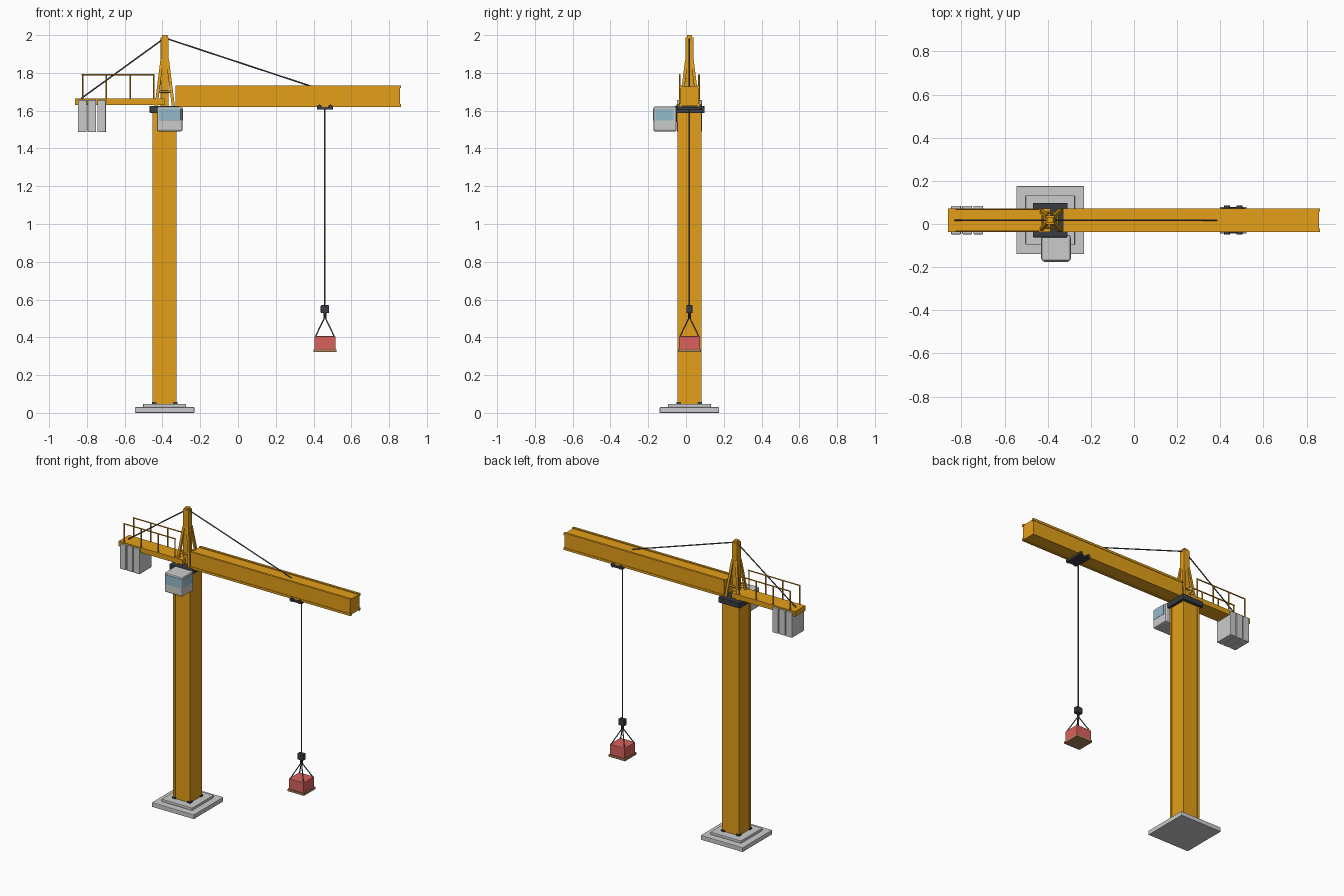
import bpy
from mathutils import Vector

if "Cube" in bpy.data.objects:
    bpy.data.objects.remove(bpy.data.objects["Cube"])

CX, CY = -0.388, 0.018   # mast axis
TX = 0.46                # trolley and load position


def mat(name, r, g, b):
    m = bpy.data.materials.new(name)
    m.diffuse_color = (r, g, b, 1)
    m.use_nodes = True
    m.node_tree.nodes["Principled BSDF"].inputs["Base Color"].default_value = m.diffuse_color
    return m


ORANGE = mat("orange_paint", 0.78, 0.35, 0.01)
DARK = mat("dark_steel", 0.04, 0.045, 0.055)
CABLE = mat("cable_steel", 0.12, 0.12, 0.12)
STONE = mat("concrete", 0.55, 0.57, 0.58)
WHITE = mat("cab_white", 0.75, 0.75, 0.72)
GLASS = mat("glass", 0.3, 0.5, 0.6)
RED = mat("red_load", 0.7, 0.12, 0.11)
WOOD = mat("wood", 0.4, 0.22, 0.1)


def box(name, x, y, z, m, bevel=0):
    """Box from (min, max) ranges; y is relative to the mast axis."""
    bpy.ops.mesh.primitive_cube_add(
        size=1, location=((x[0] + x[1]) / 2, CY + (y[0] + y[1]) / 2, (z[0] + z[1]) / 2))
    o = bpy.context.object
    o.name = name
    o.scale = (x[1] - x[0], y[1] - y[0], z[1] - z[0])
    bpy.ops.object.transform_apply(location=False, rotation=False, scale=True)
    o.data.materials.append(m)
    if bevel:
        b = o.modifiers.new("bevel", 'BEVEL')
        b.width = bevel
        b.segments = 2
    return o


def block(name, cx, h, z, m, bevel=0, hy=None):
    """Box centred on the crane axis with half width h."""
    hy = h if hy is None else hy
    return box(name, (cx - h, cx + h), (-hy, hy), z, m, bevel)


def rod(name, a, b, r, m, sides=8):
    """Bar between two points; y is relative to the mast axis."""
    a, b = Vector(a), Vector(b)
    d = b - a
    bpy.ops.mesh.primitive_cylinder_add(
        vertices=sides, radius=r, depth=d.length, location=(a + b) / 2 + Vector((0, CY, 0)))
    o = bpy.context.object
    o.name = name
    o.rotation_mode = 'QUATERNION'
    o.rotation_quaternion = d.to_track_quat('Z', 'Y')
    o.data.materials.append(m)
    if sides > 4:
        bpy.ops.object.shade_smooth_by_angle()
    return o


CORNERS = [(-1, -1), (-1, 1), (1, -1), (1, 1)]

# Foundation
block("base_slab", CX, 0.157, (0, 0.03), STONE, 0.003)
block("base_step", CX, 0.114, (0.03, 0.048), STONE, 0.003)

# Mast: recessed panels between corner chords, with dark feet
block("mast_body", CX, 0.061, (0.045, 1.6), ORANGE)
for sx, sy in CORNERS:
    x, y = CX + sx * 0.056, sy * 0.056
    box("mast_chord", (x - .0075, x + .0075), (y - .0075, y + .0075), (0.045, 1.6), ORANGE)
    box("mast_foot", (x - .012, x + .012), (y - .012, y + .012), (0.046, 0.058), DARK)
block("slewing_ring", CX, 0.08, (1.588, 1.625), DARK, 0.003)

# Tower head: post with four splayed legs
block("head_post", CX, 0.021, (1.62, 1.988), ORANGE, 0.002)
block("head_cap", CX, 0.014, (1.985, 2.0), ORANGE, 0.002)
for sx, sy in CORNERS:
    rod("head_leg", (CX + sx * .015, sy * .015, 1.87), (CX + sx * .046, sy * .046, 1.62),
        0.011, ORANGE, 4)
for s in (-1, 1):
    rod("head_brace_x", (CX - .037, s * .035, 1.7), (CX + .037, s * .035, 1.7), 0.006, ORANGE, 4)
    rod("head_brace_y", (CX + s * .035, -.037, 1.7), (CX + s * .035, .037, 1.7), 0.006, ORANGE, 4)

# Jib: box girder with edge chords
box("jib_girder", (-0.33, 0.858), (-.051, .051), (1.624, 1.728), ORANGE)
for s in (-1, 1):
    for z in (1.6275, 1.7265):
        box("jib_chord", (-0.33, 0.862), (s * .047 - .0075, s * .047 + .0075),
            (z - .0075, z + .0075), ORANGE)

# Counter jib with railings and counterweights
box("counter_jib", (-0.863, CX), (-.054, .054), (1.63, 1.664), ORANGE)
for s in (-1, 1):
    y = s * 0.051
    for i in range(4):
        x = -0.823 + i * 0.1257
        rod("railing_post", (x, y, 1.66), (x, y, 1.79), 0.0045, ORANGE, 6)
    rod("railing_bar", (-0.828, y, 1.79), (-0.441, y, 1.79), 0.0045, ORANGE, 6)
for i in range(3):
    x = -0.848 + i * 0.0515
    box("counterweight", (x, x + 0.046), (-.066, .066), (1.487, 1.656), STONE, 0.004)

# Stay cables
rod("front_stay", (CX, 0, 1.985), (0.385, 0, 1.73), 0.004, CABLE)
rod("rear_stay", (CX, 0, 1.985), (-0.83, 0, 1.665), 0.004, CABLE)

# Operator cab with windows
box("cab", (-0.428, -0.294), (-.190, -.068), (1.49, 1.622), WHITE, 0.009)
box("cab_front_window", (-0.419, -0.303), (-.193, -.185), (1.548, 1.61), GLASS, 0.002)
for x in (-0.43, -0.296):
    box("cab_side_window", (x, x + 0.004), (-.180, -.085), (1.548, 1.61), GLASS)
box("cab_bracket", (-0.42, -0.33), (-.075, -.055), (1.54, 1.6), DARK)

# Trolley
block("trolley_frame", TX, 0.042, (1.605, 1.62), DARK, 0.002, 0.06)
for sx, sy in CORNERS:
    x = TX + sx * 0.029
    rod("trolley_wheel", (x, sy * 0.055, 1.619), (x, sy * 0.067, 1.619), 0.013, DARK, 12)

# Hoist rope, hook block and hook
rod("hoist_rope", (TX, 0, 1.61), (TX, 0, 0.56), 0.004, CABLE)
block("hook_block", TX, 0.022, (0.528, 0.57), DARK, 0.004, 0.016)
rod("hook_shank", (TX, 0, 0.53), (TX, 0, 0.5), 0.008, DARK)

# Load on pallet, with slings
block("load_crate", TX, 0.056, (0.335, 0.406), RED, 0.003)
block("pallet", TX, 0.061, (0.322, 0.336), WOOD)
for sx, sy in CORNERS:
    rod("sling", (TX, 0, 0.508), (TX + sx * .05, sy * .05, 0.404), 0.0035, CABLE)
